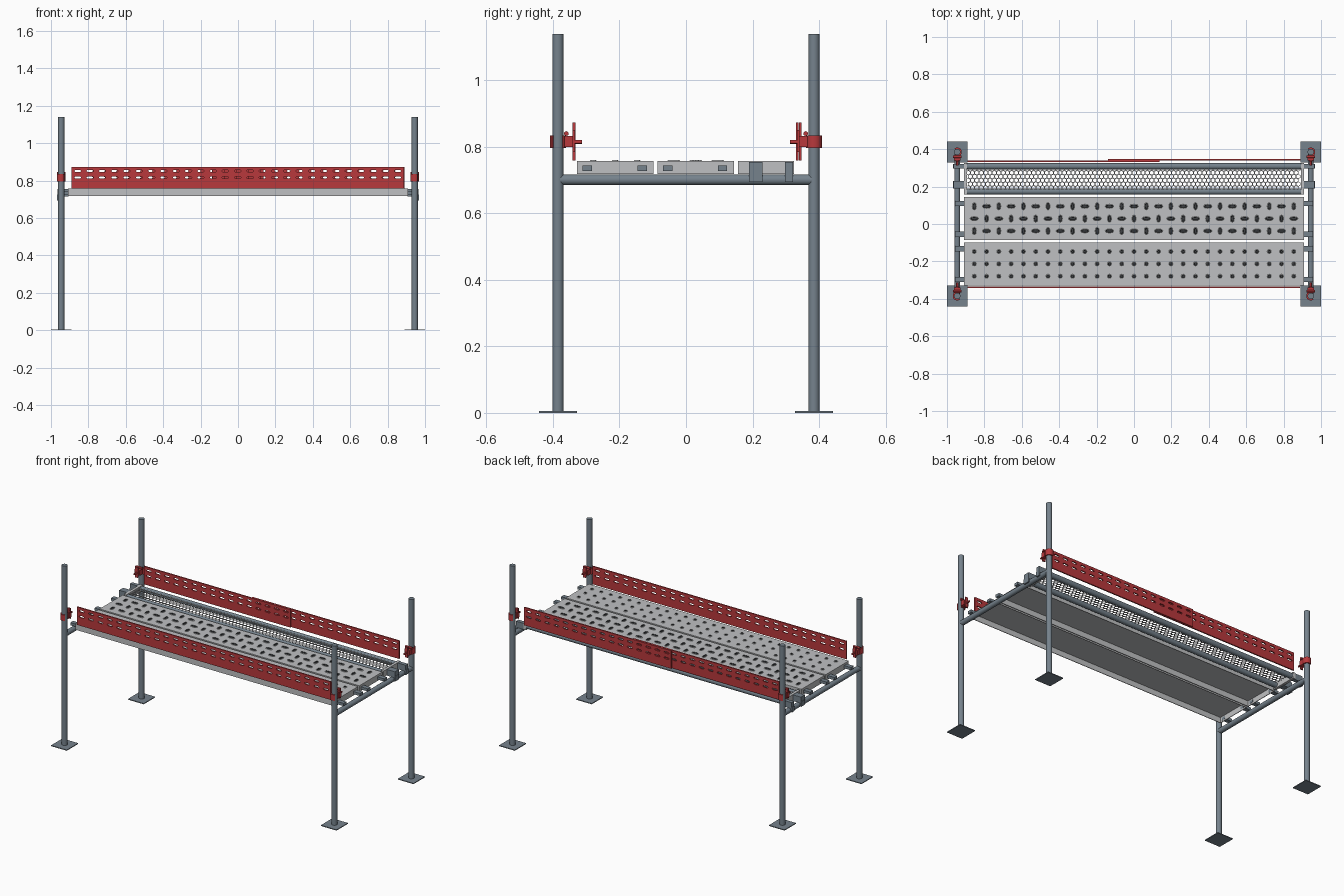
import bpy, bmesh, math
from mathutils import Matrix, Vector

if "Cube" in bpy.data.objects:
    bpy.data.objects.remove(bpy.data.objects["Cube"])


def material(name, rgb):
    m = bpy.data.materials.new(name)
    m.use_nodes = True
    m.diffuse_color = (*rgb, 1)
    m.node_tree.nodes["Principled BSDF"].inputs["Base Color"].default_value = (*rgb, 1)
    return m


SLATE = material("slate steel", (0.18, 0.225, 0.265))
GREY = material("galvanised grey", (0.52, 0.53, 0.54))
RED = material("safety red", (0.48, 0.04, 0.045))
DARK = material("dark recess", (0.05, 0.055, 0.06))


def finish(name, bm, *mats, smooth=False):
    me = bpy.data.meshes.new(name)
    bm.to_mesh(me)
    bm.free()
    ob = bpy.data.objects.new(name, me)
    bpy.context.collection.objects.link(ob)
    for m in mats:
        me.materials.append(m)
    if smooth:
        bpy.ops.object.select_all(action='DESELECT')
        ob.select_set(True)
        bpy.context.view_layer.objects.active = ob
        bpy.ops.object.shade_smooth_by_angle()
    return ob


def box(name, lo, hi, mat):
    bm = bmesh.new()
    lo, hi = Vector(lo), Vector(hi)
    size = Matrix.Diagonal((*(hi - lo), 1))
    bmesh.ops.create_cube(bm, size=1, matrix=Matrix.Translation((lo + hi) / 2) @ size)
    return finish(name, bm, mat)


def tube(name, a, b, r, mat, sides=24):
    a, b = Vector(a), Vector(b)
    bm = bmesh.new()
    turn = (b - a).to_track_quat('Z', 'Y').to_matrix().to_4x4()
    bmesh.ops.create_cone(bm, cap_ends=True, segments=sides, radius1=r, radius2=r,
                          depth=(b - a).length, matrix=Matrix.Translation((a + b) / 2) @ turn)
    return finish(name, bm, mat, smooth=True)


def ring_faces(bm, outer, inner, mat=0):
    n = len(outer)
    for i in range(n):
        j = (i + 1) % n
        bm.faces.new((outer[i], outer[j], inner[j], inner[i])).material_index = mat


DIRS = [(1, 0), (1, 1), (0, 1), (-1, 1), (-1, 0), (-1, -1), (0, -1), (1, -1)]


def slot_cell(bm, x0, x1, y0, y1, hw, hh, dimple=False):
    """Rectangle with an eight-sided slot, or a raised rim around a dark recess."""
    cx, cy = (x0 + x1) / 2, (y0 + y1) / 2

    def loop(w, h, z, corner):
        return [bm.verts.new((cx + sx * w * (corner if sy else 1),
                              cy + sy * h * (corner if sx else 1), z)) for sx, sy in DIRS]

    outer = loop((x1 - x0) / 2, (y1 - y0) / 2, 0, 1)
    hole = loop(hw, hh, 0.003 if dimple else 0, 0.75)
    if dimple:
        foot = loop(hw + 0.003, hh + 0.003, 0, 0.75)
        ring_faces(bm, outer, foot)
        ring_faces(bm, foot, hole)
        pit = loop(hw * 0.8, hh * 0.8, -0.003, 0.75)
        ring_faces(bm, hole, pit, 1)
        bm.faces.new(pit).material_index = 1
    else:
        ring_faces(bm, outer, hole)


def strip(bm, x0, x1, y0, y1):
    bm.faces.new([bm.verts.new((x, y, 0)) for x, y in ((x0, y0), (x1, y0), (x1, y1), (x0, y1))])


def solidify(ob, t):
    mod = ob.modifiers.new("thickness", 'SOLIDIFY')
    mod.thickness, mod.offset = t, 0


# Posts, base plates and transverse bars
PX, PY = 0.945, 0.385
for sx, side in ((1, "left"), (-1, "right")):
    for sy, end in ((1, "back"), (-1, "front")):
        tag = f"{end}_{side}"
        x, y = sx * PX, sy * PY
        tube("post_" + tag, (x, y, 0), (x, y, 1.14), 0.017, SLATE)
        box("base_plate_" + tag, (x - 0.055, y - 0.057, 0), (x + 0.055, y + 0.057, 0.005), SLATE)
    tube("cross_bar_" + side, (sx * PX, -0.38, 0.701), (sx * PX, 0.38, 0.701), 0.016, SLATE)

# Deck planks: downward-open channels with rows of punched dimples on top
COLS, DX = 27, 0.91
BOT, TOP, WALL = 0.718, 0.757, 0.004


def plank(name, y0, y1, slots):
    pitch, rowh, edge = 0.0657, 0.066, (y1 - y0 - 3 * 0.066) / 2
    bm = bmesh.new()
    xs = COLS * pitch / 2
    for r in range(3):
        for c in range(COLS):
            xa, ya = -xs + c * pitch, y0 + edge + r * rowh
            hw, hh = 0.008, 0.008
            if slots:
                hw, hh = (0.02, 0.008) if (r + c) % 2 else (0.008, 0.017)
            slot_cell(bm, xa, xa + pitch, ya, ya + rowh, hw, hh, True)
    strip(bm, -xs, xs, y0, y0 + edge)
    strip(bm, -xs, xs, y1 - edge, y1)
    for s in (-1, 1):
        strip(bm, min(s * xs, s * DX), max(s * xs, s * DX), y0, y1)
    bmesh.ops.translate(bm, verts=bm.verts, vec=(0, 0, TOP))

    def rim(inset, z):
        x, ya, yb = DX - inset, y0 + inset, y1 - inset
        return [bm.verts.new(p) for p in ((-x, ya, z), (x, ya, z), (x, yb, z), (-x, yb, z))]

    # outer walls, bottom edge, inner walls and inner ceiling
    loops = [rim(0, TOP), rim(0, BOT), rim(WALL, BOT), rim(WALL, TOP - 0.005)]
    for a, b in zip(loops, loops[1:]):
        ring_faces(bm, b, a)
    bm.faces.new(loops[-1][::-1])
    finish(name, bm, GREY, DARK)


plank("front_plank", -0.328, -0.098, False)
plank("middle_plank", -0.086, 0.144, True)

# Plank hooks reaching over the transverse bars
for s, side in ((1, "left"), (-1, "right")):
    for i, y in enumerate((-0.297, -0.132, -0.055, 0.11)):
        xs = sorted((s * 0.905, s * 0.957))
        box(f"plank_hook_{side}_{i}", (xs[0], y - 0.014, 0.727), (xs[1], y + 0.014, 0.744), SLATE)

# Mesh walkway: honeycomb sheet between two side rails
bm = bmesh.new()
R, HY0 = 0.0135, 0.186
w, row = R * math.sqrt(3), R * 1.5


def hexagon(cx, cy, r):
    angles = [math.radians(60 * k + 30) for k in range(6)]
    return [bm.verts.new((cx + r * math.cos(a), cy + r * math.sin(a), 0)) for a in angles]


for r in range(6):
    for c in range(int(1.78 / w)):
        cx, cy = -0.887 + (c + 0.5 * (r % 2)) * w, HY0 + 0.007 + r * row
        ring_faces(bm, hexagon(cx, cy, R), hexagon(cx, cy, R * 0.77))
bmesh.ops.remove_doubles(bm, verts=bm.verts, dist=0.0005)
mesh = finish("walkway_mesh", bm, GREY)
mesh.location.z = 0.748
solidify(mesh, 0.002)
for y, end in ((0.1735, "inner"), (0.3085, "outer")):
    tube("walkway_rail_" + end, (-DX, y, 0.738), (DX, y, 0.738), 0.0165, SLATE)
for s, side in ((1, "left"), (-1, "right")):
    xs = sorted((s * 0.893, s * DX))
    box("walkway_end_" + side, (xs[0], 0.157, BOT), (xs[1], 0.325, TOP), GREY)
    for i, (ya, yb) in enumerate(((0.19, 0.23), (0.298, 0.322))):
        xs = sorted((s * 0.905, s * 0.966))
        box(f"walkway_hook_{side}_{i}", (xs[0], ya, 0.716), (xs[1], yb, 0.755), SLATE)
        xs = sorted((s * 0.958, s * 0.968))
        box(f"walkway_hook_lip_{side}_{i}", (xs[0], ya, 0.694), (xs[1], yb, 0.726), SLATE)


# Slotted toe boards
def toe_board(name, x0, x1, cols, y):
    bm = bmesh.new()
    p = (x1 - x0) / cols
    for z in (0.799, 0.834):
        for c in range(cols):
            slot_cell(bm, x0 + c * p, x0 + c * p + p, z, z + 0.035, 0.019, 0.006)
    strip(bm, x0, x1, 0.759, 0.799)
    strip(bm, x0, x1, 0.869, 0.873)
    bmesh.ops.remove_doubles(bm, verts=bm.verts, dist=0.0005)
    ob = finish(name, bm, RED)
    ob.rotation_euler.x = math.pi / 2
    ob.location.y = y
    solidify(ob, 0.008)


toe_board("front_toe_board", -0.89, 0.887, COLS, -0.337)
toe_board("back_toe_board_right", -0.89, 0.135, 16, 0.335)
toe_board("back_toe_board_left", -0.14, 0.89, 16, 0.344)


# Red clamps: an open collar, a bolt block, and a pin with a retaining plate
def clamp(x, s, tag):
    y = s * PY
    bm = bmesh.new()
    rings = []
    for k in range(15):
        a = math.radians(50 + 260 * k / 14) + (math.pi if s > 0 else 0)
        rings.append([bm.verts.new((x + r * math.cos(a), y + r * math.sin(a), z))
                      for r, z in ((0.017, 0.796), (0.024, 0.796), (0.024, 0.834), (0.017, 0.834))])
    for a, b in zip(rings, rings[1:]):
        ring_faces(bm, a, b)
    bm.faces.new(rings[0])
    bm.faces.new(rings[-1][::-1])
    bmesh.ops.recalc_face_normals(bm, faces=bm.faces)
    finish("clamp_collar_" + tag, bm, RED, smooth=True)
    ys = sorted((s * 0.34, s * 0.366))
    box("clamp_block_" + tag, (x - 0.018, ys[0], 0.8), (x + 0.018, ys[1], 0.832), RED)
    tube("clamp_pin_" + tag, (x, s * 0.312, 0.815), (x, s * 0.345, 0.815), 0.006, RED, 12)
    tube("clamp_bolt_" + tag, (x - 0.024, s * 0.36, 0.84), (x + 0.024, s * 0.36, 0.84), 0.007, RED, 12)
    box("clamp_plate_" + tag, (x - 0.009, s * 0.338 - 0.004, 0.785),
        (x + 0.009, s * 0.338 + 0.004, 0.85), RED)


for x, side in ((PX, "left"), (-PX, "right")):
    for s, end in ((1, "back"), (-1, "front")):
        clamp(x, s, f"{end}_{side}")
